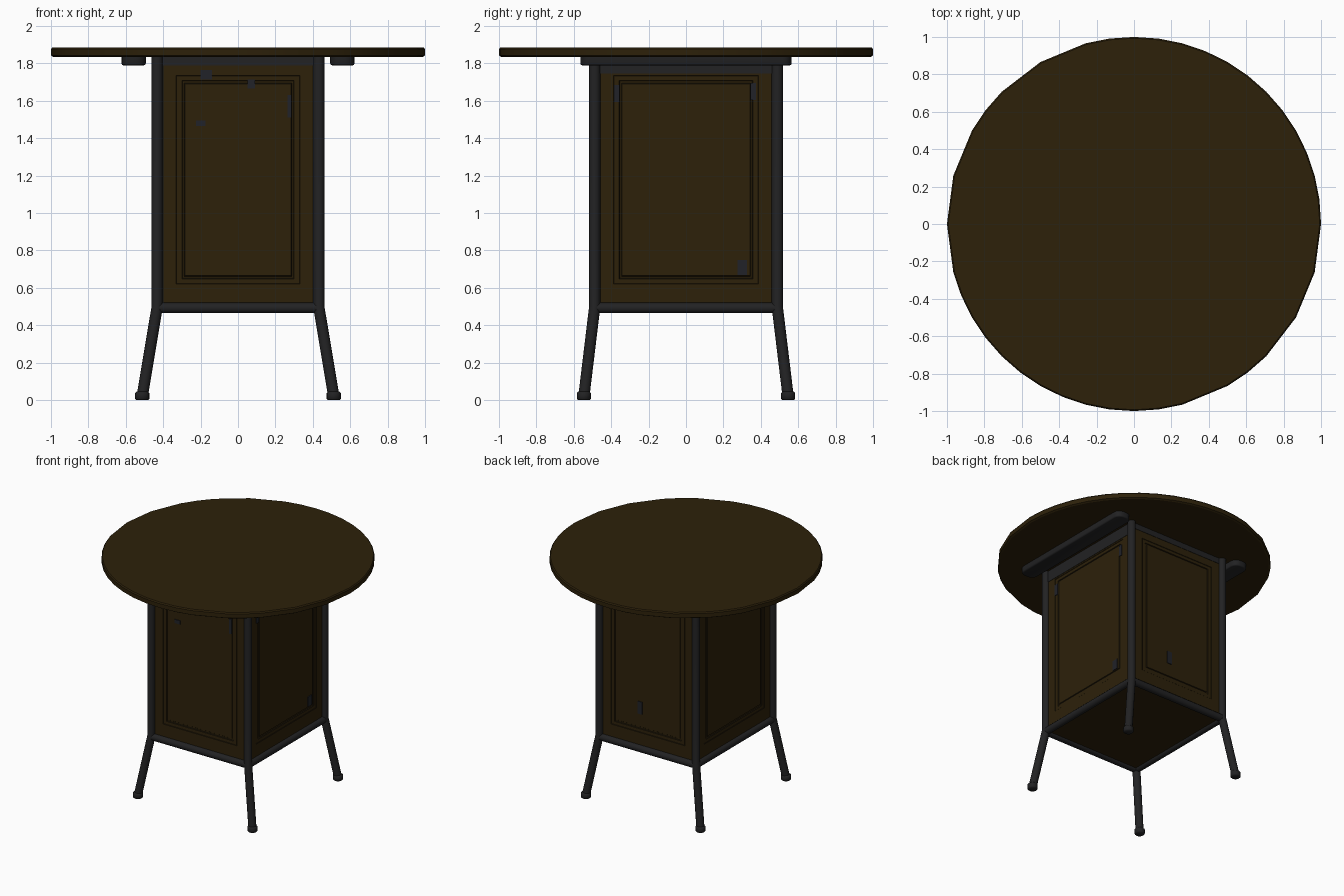
import bpy, bmesh, math

if "Cube" in bpy.data.objects:
    bpy.data.objects.remove(bpy.data.objects["Cube"])


def material(name, rgb):
    m = bpy.data.materials.new(name)
    m.use_nodes = True
    m.diffuse_color = (*rgb, 1)
    node = m.node_tree.nodes["Principled BSDF"]
    node.inputs["Base Color"].default_value = (*rgb, 1)
    node.inputs["Roughness"].default_value = 0.8
    return m


wood = material("dark brown wood", (0.026, 0.015, 0.003))
groove = material("groove brown", (0.014, 0.009, 0.003))
metal = material("black metal", (0.016, 0.016, 0.017))
worn = material("worn blue grey", (0.015, 0.016, 0.021))


def add_mesh(name, bm, *mats):
    bmesh.ops.recalc_face_normals(bm, faces=bm.faces)
    me = bpy.data.meshes.new(name)
    bm.to_mesh(me)
    bm.free()
    ob = bpy.data.objects.new(name, me)
    bpy.context.collection.objects.link(ob)
    for m in mats:
        me.materials.append(m)
    return ob


def make_box(center, size):
    bm = bmesh.new()
    bmesh.ops.create_cube(bm, size=1)
    for v in bm.verts:
        v.co = [c + s * k for c, s, k in zip(center, size, v.co)]
    return bm


def smooth(ob, angle=50):
    bpy.ops.object.select_all(action="DESELECT")
    ob.select_set(True)
    bpy.context.view_layer.objects.active = ob
    bpy.ops.object.shade_smooth_by_angle(angle=math.radians(angle))


def tube(name, points, radius):
    cu = bpy.data.curves.new(name, "CURVE")
    cu.dimensions = "3D"
    cu.bevel_depth = radius
    cu.bevel_resolution = 4
    cu.use_fill_caps = True
    sp = cu.splines.new("POLY")
    sp.points.add(len(points) - 1)
    for p, co in zip(sp.points, points):
        p.co = (*co, 1)
    cu.materials.append(metal)
    ob = bpy.data.objects.new(name, cu)
    bpy.context.collection.objects.link(ob)
    bpy.ops.object.select_all(action="DESELECT")
    ob.select_set(True)
    bpy.context.view_layer.objects.active = ob
    bpy.ops.object.convert(target="MESH")
    smooth(bpy.context.object)


LEG_X, LEG_Y, FRAME_Z = 0.432, 0.488, 0.493
LOW, HIGH = 0.515, 1.835

# Round top: slightly uneven polygon with an eased rim
missing = {15, 17, 21, 23, 25, 39, 43, 45, 47}
steps = [i for i in range(48) if i not in missing]
bm = bmesh.new()
rings = []
for r, z in ((0.988, 1.835), (1.0, 1.842), (1.0, 1.876), (0.993, 1.885)):
    rings.append([bm.verts.new((r * math.cos(i * math.tau / 48),
                                r * math.sin(i * math.tau / 48), z)) for i in steps])
for low, high in zip(rings, rings[1:]):
    for i in range(len(steps)):
        j = (i + 1) % len(steps)
        bm.faces.new((low[i], low[j], high[j], high[i]))
bm.faces.new(rings[0][::-1])
bm.faces.new(rings[-1])
smooth(add_mesh("round_top", bm, wood), 30)


def on_side(side, u, z, d):
    """Place a point across, up and out from the plane of one cabinet side."""
    across_x, s = side
    return (u, s * (LEG_Y + d), z) if across_x else (s * (LEG_X + d), u, z)


def plate(name, side, u, z, width, height, mat):
    bm = make_box((u, 0, z), (width, 0.006, height))
    for v in bm.verts:
        v.co = on_side(side, v.co.x, v.co.z, v.co.y)
    add_mesh(name, bm, mat)


def moulded_panel(name, side, half):
    # Steps from the back, over the rim, through the grooves to the field:
    # side margin, bottom margin, top margin, depth, material
    profile = ((0, 0, 0, -0.03, 0), (0, 0, 0, 0, 0),
               (0.074, 0.105, 0.100, 0, 0), (0.077, 0.108, 0.103, -0.003, 1),
               (0.105, 0.133, 0.126, -0.003, 0), (0.109, 0.137, 0.130, -0.009, 1),
               (0.117, 0.147, 0.140, -0.009, 0), (0.121, 0.151, 0.144, -0.003, 1))
    bm = bmesh.new()
    loops = []
    for m, b, t, d, _ in profile:
        w, z0, z1 = half - m, LOW + b, HIGH - t
        loops.append([bm.verts.new(on_side(side, u, z, d))
                      for u, z in ((-w, z0), (w, z0), (w, z1), (-w, z1))])
    for a, b, step in zip(loops, loops[1:], profile[1:]):
        for i in range(4):
            j = (i + 1) % 4
            bm.faces.new((a[i], a[j], b[j], b[i])).material_index = step[-1]
    bm.faces.new(loops[0])
    bm.faces.new(loops[-1])
    add_mesh(name, bm, wood, groove)


# Cabinet: four moulded panels, dark upper bands and a floor
SIDES = {"front": (True, -1), "back": (True, 1), "left": (False, 1), "right": (False, -1)}
for label, side in SIDES.items():
    half, band = (0.405, 0.045) if side[0] else (0.462, 0.09)
    moulded_panel(label + "_panel", side, half)
    plate(label + "_band", side, 0, HIGH - band / 2, 2 * half, band, metal)
add_mesh("cabinet_floor", make_box((0, 0, 0.5), (2 * LEG_X, 2 * LEG_Y, 0.03)), wood)

# Worn spots on the panels: side, across, height, width, length
for label, u, z, w, h in (("front", -0.17, 1.74, 0.06, 0.05), ("front", 0.07, 1.69, 0.04, 0.05),
                          ("front", 0.275, 1.57, 0.02, 0.12), ("front", -0.2, 1.48, 0.05, 0.03),
                          ("left", 0.3, 0.71, 0.05, 0.08), ("left", -0.37, 1.64, 0.03, 0.09),
                          ("left", 0.36, 1.65, 0.03, 0.09), ("back", 0.07, 0.82, 0.04, 0.1)):
    plate(label + "_worn_spot", SIDES[label], u, z, w, h, worn)

# Legs with splayed lower ends and feet
for sx, side in ((1, "left"), (-1, "right")):
    for sy, end in ((-1, "front"), (1, "back")):
        x, y = sx * LEG_X, sy * LEG_Y
        fx, fy = sx * 0.512, sy * 0.546
        tube(f"{end}_{side}_leg", [(x, y, 1.835), (x, y, 0.5), (fx, fy, 0.02)], 0.03)
        bm = bmesh.new()
        bmesh.ops.create_cone(bm, cap_ends=True, segments=16, radius1=0.038,
                              radius2=0.038, depth=0.045)
        bmesh.ops.translate(bm, verts=bm.verts, vec=(fx, fy, 0.0225))
        caps = [e for e in bm.edges if abs(e.verts[0].co.z - e.verts[1].co.z) < 0.001]
        bmesh.ops.bevel(bm, geom=caps, offset=0.007, segments=1, affect="EDGES")
        smooth(add_mesh(f"{end}_{side}_foot", bm, metal))

# Lower frame tubes
for s, label in ((-1, "front"), (1, "back")):
    tube(label + "_frame_tube", [(-LEG_X, s * LEG_Y, FRAME_Z), (LEG_X, s * LEG_Y, FRAME_Z)], 0.028)
for s, label in ((1, "left"), (-1, "right")):
    tube(label + "_frame_tube", [(s * LEG_X, -LEG_Y, FRAME_Z), (s * LEG_X, LEG_Y, FRAME_Z)], 0.028)

# Rails carrying the top, with rounded ends and an eased lower edge
for s, label in ((1, "left"), (-1, "right")):
    bm = make_box((s * 0.558, 0, 1.813), (0.13, 1.13, 0.046))
    upright = [e for e in bm.edges if abs(e.verts[0].co.z - e.verts[1].co.z) > 0.01]
    bmesh.ops.bevel(bm, geom=upright, offset=0.05, segments=4, profile=0.5, affect="EDGES")
    under = [e for e in bm.edges if all(v.co.z < 1.8 for v in e.verts)]
    bmesh.ops.bevel(bm, geom=under, offset=0.01, segments=2, profile=0.5, affect="EDGES")
    smooth(add_mesh(label + "_top_rail", bm, metal))
